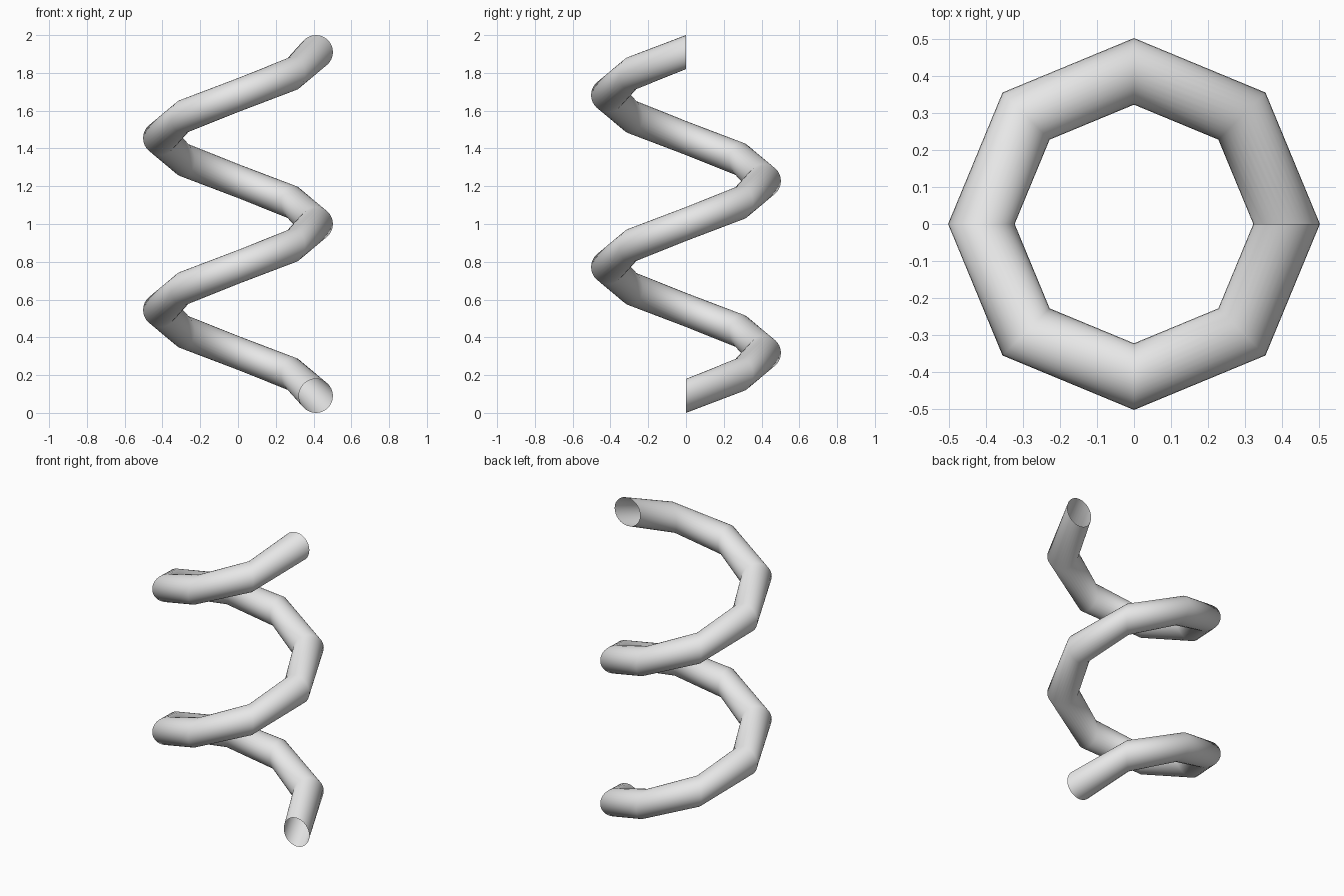
import bpy
import bmesh
from math import cos, sin, tau

cube = bpy.data.objects.get("Cube")
if cube:
    bpy.data.objects.remove(cube, do_unlink=True)

COIL_RADIUS = 0.4125
TUBE_RADIUS = 0.09
HEIGHT = 2.0
TURNS = 2
STEPS_PER_TURN = 8
SIDES = 32

# Plain grey material
grey = bpy.data.materials.new("light_grey")
grey.use_nodes = True
colour = (0.8, 0.8, 0.8, 1.0)
grey.diffuse_color = colour
grey.node_tree.nodes["Principled BSDF"].inputs["Base Color"].default_value = colour

bm = bmesh.new()
steps = TURNS * STEPS_PER_TURN
rise = (HEIGHT - 2 * TUBE_RADIUS) / steps


def add_ring(step):
    """Upright circle, turned about z and lifted along the coil."""
    turn = tau * step / STEPS_PER_TURN
    ring = []
    for i in range(SIDES):
        a = tau * i / SIDES
        r = COIL_RADIUS + TUBE_RADIUS * cos(a)
        z = TUBE_RADIUS + rise * step + TUBE_RADIUS * sin(a)
        ring.append(bm.verts.new((r * cos(turn), r * sin(turn), z)))
    return ring


# Coil: open-ended tube bridged ring by ring
rings = [add_ring(s) for s in range(steps + 1)]
for low, high in zip(rings, rings[1:]):
    for i in range(SIDES):
        j = (i + 1) % SIDES
        face = bm.faces.new((low[i], high[i], high[j], low[j]))
        face.smooth = True
bmesh.ops.recalc_face_normals(bm, faces=bm.faces)

mesh = bpy.data.meshes.new("spring_coil")
bm.to_mesh(mesh)
bm.free()
mesh.materials.append(grey)
coil = bpy.data.objects.new("spring_coil", mesh)
bpy.context.collection.objects.link(coil)
